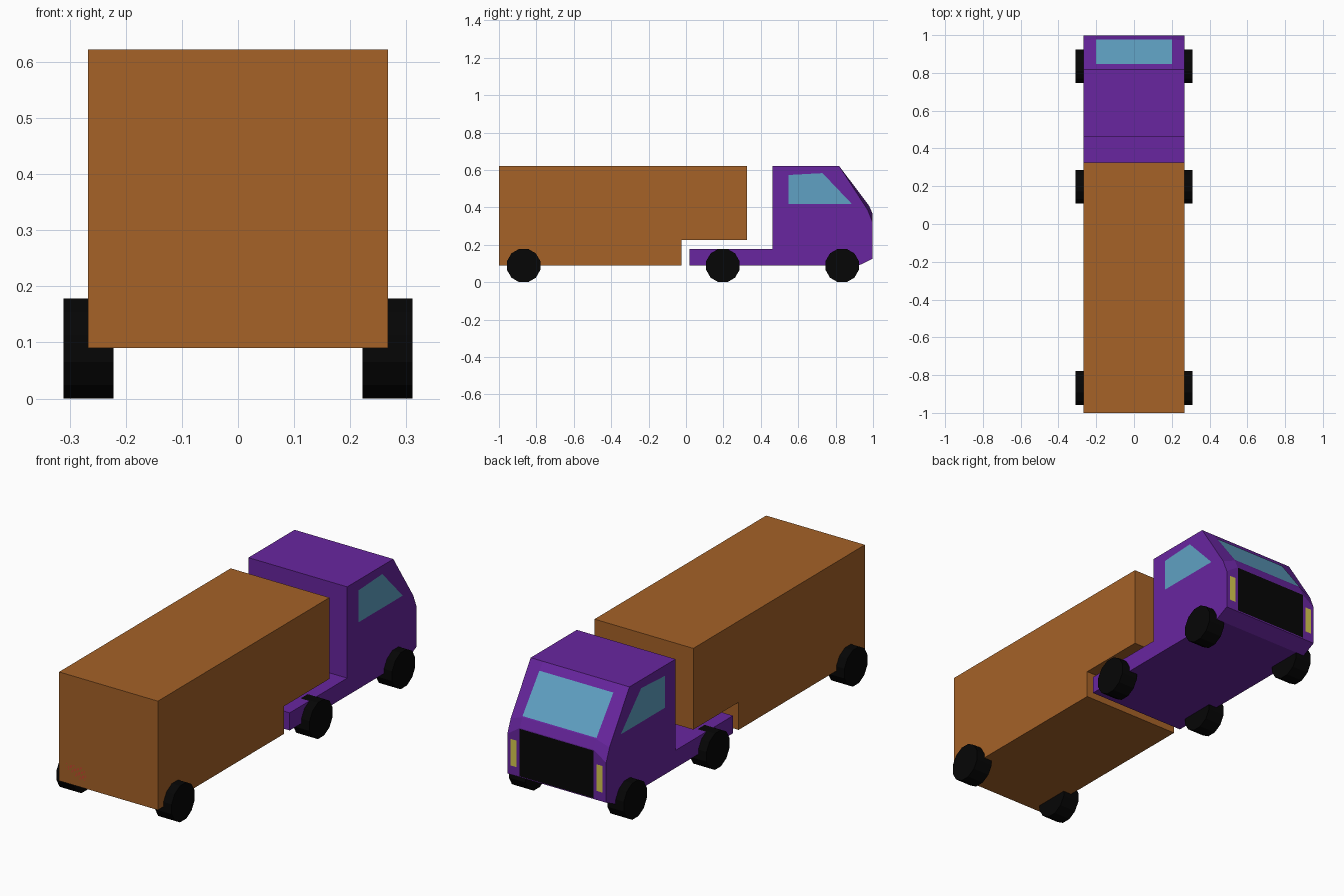
import bpy, bmesh, math

if "Cube" in bpy.data.objects:
    bpy.data.objects.remove(bpy.data.objects["Cube"])


def material(name, rgb):
    # picture colours (0-255) converted to linear
    m = bpy.data.materials.new(name)
    m.diffuse_color = [(c / 255) ** 2.2 for c in rgb] + [1]
    m.use_nodes = True
    m.node_tree.nodes["Principled BSDF"].inputs["Base Color"].default_value = m.diffuse_color
    return m


PURPLE = material("purple_paint", (104, 42, 158))
BROWN = material("brown_box", (164, 98, 44))
BLACK = material("black_rubber", (14, 14, 14))
GLASS = material("window_glass", (96, 160, 194))
RED = material("red_lamp", (226, 50, 58))
YELLOW = material("yellow_lamp", (214, 200, 80))


def finish(name, bm, mat, solid=True):
    if solid:
        bmesh.ops.recalc_face_normals(bm, faces=bm.faces)
    mesh = bpy.data.meshes.new(name)
    bm.to_mesh(mesh)
    bm.free()
    mesh.materials.append(mat)
    obj = bpy.data.objects.new(name, mesh)
    bpy.context.collection.objects.link(obj)
    return obj


def loft(name, sections, mat):
    """Skin (x, yz-profile) sections from one side to the other."""
    bm = bmesh.new()
    rings = [[bm.verts.new((x, y, z)) for y, z in prof] for x, prof in sections]
    n = len(rings[0])
    for a, b in zip(rings, rings[1:]):
        for i in range(n):
            j = (i + 1) % n
            bm.faces.new((a[i], a[j], b[j], b[i]))
    bm.faces.new(rings[0])
    bm.faces.new(rings[-1])
    return finish(name, bm, mat)


def panel(name, points, direction, mat):
    """Flat panel floating just off the body, facing the given direction."""
    bm = bmesh.new()
    face = bm.faces.new([bm.verts.new(p) for p in points])
    face.normal_update()
    if face.normal.dot(direction) < 0:
        face.normal_flip()
    bmesh.ops.translate(bm, verts=bm.verts, vec=face.normal * 0.002)
    return finish(name, bm, mat, solid=False)


W = 0.267

# Trailer box with stepped underside
trailer = [(-1, 0.09), (-0.025, 0.09), (-0.025, 0.225),
           (0.325, 0.225), (0.325, 0.622), (-1, 0.622)]
loft("trailer_box", [(-W, trailer), (W, trailer)], BROWN)


# Cab and chassis, with the nose slightly fuller in the middle
def cab_profile(brow, nose):
    return [(0.018, 0.09), (0.925, 0.09), (0.998, 0.125), nose, brow,
            (0.818, 0.622), (0.462, 0.622), (0.462, 0.176), (0.018, 0.176)]


outer = cab_profile((0.972, 0.385), (0.998, 0.32))
inner = cab_profile((0.978, 0.41), (0.998, 0.365))
loft("cab", [(-W, outer), (-0.2, inner), (0.2, inner), (W, outer)], PURPLE)

# Windscreen lies on the sloping front
slope = (0.622 - 0.41) / (0.978 - 0.818)
top_y, low_y = 0.845, 0.975
top_z, low_z = (0.622 - (y - 0.818) * slope for y in (top_y, low_y))
panel("windscreen", [(-0.2, low_y, low_z), (0.2, low_y, low_z),
                     (0.2, top_y, top_z), (-0.2, top_y, top_z)], (0, 1, 1), GLASS)

# Grille
panel("grille", [(-0.2, 0.998, 0.13), (0.2, 0.998, 0.13),
                 (0.2, 0.998, 0.362), (-0.2, 0.998, 0.362)], (0, 1, 0), BLACK)

side_window = [(0.547, 0.417), (0.888, 0.417), (0.73, 0.583), (0.547, 0.573)]
for s, side in ((-1, "left"), (1, "right")):
    # Side windows
    panel(f"{side}_window", [(s * W, y, z) for y, z in side_window], (s, 0, 0), GLASS)
    # Headlights and tail lights
    for part, y, x0, x1, z0, z1, mat in (
            ("headlight", 0.998, 0.215, 0.248, 0.17, 0.30, YELLOW),
            ("tail_light", -0.998, 0.124, 0.231, 0.126, 0.187, RED)):
        panel(f"{side}_{part}", [(s * x0, y, z0), (s * x1, y, z0),
                                 (s * x1, y, z1), (s * x0, y, z1)], (0, y, 0), mat)
    # Twelve-sided wheels standing on a flat
    for axle, y in (("trailer", -0.868), ("drive", 0.197), ("front", 0.835)):
        r = 0.089 / math.cos(math.pi / 12)
        ring = [(y + r * math.cos(math.radians(15 + 30 * i)),
                 0.089 + r * math.sin(math.radians(15 + 30 * i))) for i in range(12)]
        loft(f"{side}_{axle}_wheel", [(s * 0.222, ring), (s * 0.311, ring)], BLACK)
